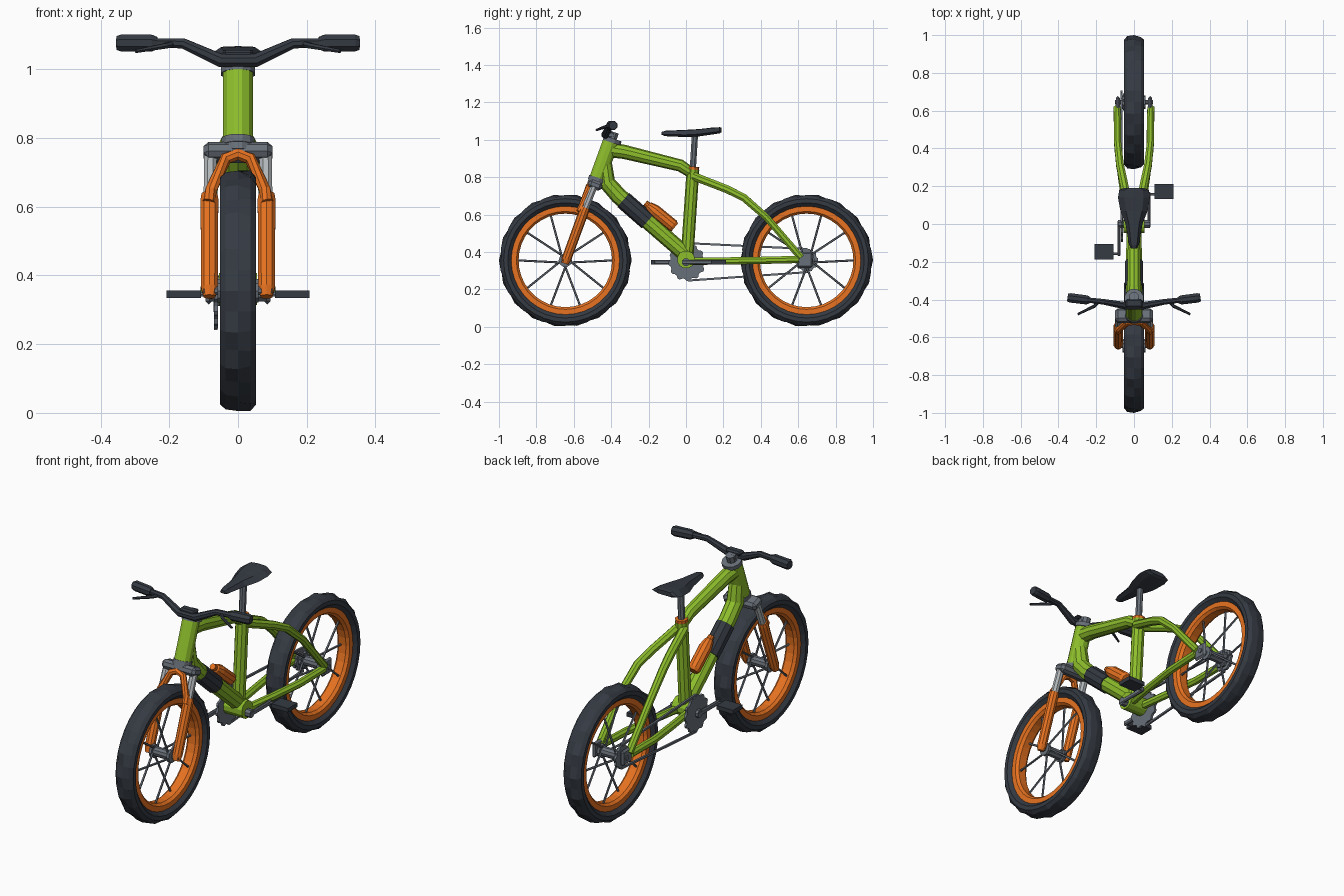
import bpy, bmesh, math
from mathutils import Vector

def mat(name, c):
    m = bpy.data.materials.new(name)
    m.diffuse_color = (*c, 1)
    return m

GREEN = mat("green", (0.27, 0.52, 0.025))
ORANGE = mat("orange", (0.80, 0.17, 0.015))
DARK = mat("dark", (0.035, 0.042, 0.055))
STEEL = mat("steel", (0.14, 0.16, 0.19))
LIGHT = mat("light", (0.45, 0.48, 0.50))

def loft(name, rings, m, closed=False):
    """Skin a list of vertex rings; cap the ends unless closed."""
    bm = bmesh.new()
    rows = [[bm.verts.new(p) for p in r] for r in rings]
    n, k = len(rows), len(rows[0])
    for i in range(n if closed else n - 1):
        a, b = rows[i], rows[(i + 1) % n]
        for j in range(k):
            bm.faces.new((a[j], a[(j + 1) % k], b[(j + 1) % k], b[j]))
    if not closed:
        bm.faces.new(rows[0])
        bm.faces.new(rows[-1])
    bmesh.ops.recalc_face_normals(bm, faces=bm.faces)
    me = bpy.data.meshes.new(name)
    bm.to_mesh(me)
    bm.free()
    me.materials.append(m)
    ob = bpy.data.objects.new(name, me)
    bpy.context.collection.objects.link(ob)
    return ob

def tube(name, pts, r, m, sides=10):
    """Sweep a polygon along points; r is a radius or one radius per point."""
    pts = [Vector(p) for p in pts]
    rs = r if isinstance(r, (list, tuple)) else [r] * len(pts)
    along = (pts[-1] - pts[0]).normalized()
    ref = Vector((0, 0, 1)) if abs(along.x) > 0.7 else Vector((1, 0, 0))
    rings = []
    for i, p in enumerate(pts):
        t = Vector()
        if i > 0:
            t += (p - pts[i - 1]).normalized()
        if i < len(pts) - 1:
            t += (pts[i + 1] - p).normalized()
        t.normalize()
        u = (ref - t * ref.dot(t)).normalized()
        v = t.cross(u)
        rings.append([p + rs[i] * (u * math.cos(a) + v * math.sin(a))
                      for a in ((j + 0.5) * math.tau / sides for j in range(sides))])
    return loft(name, rings, m)

def lathe(name, y, z, prof, n, m):
    """Turn (x, radius) profile about a wheel axle; radius may be a pair that alternates."""
    rings = []
    for i in range(n):
        a = i * math.tau / n
        ring = []
        for x, r in prof:
            r = r[i % 2] if isinstance(r, tuple) else r
            ring.append((x, y + r * math.cos(a), z + r * math.sin(a)))
        rings.append(ring)
    return loft(name, rings, m, closed=True)

def box(name, c, s, m, rx=0, rz=0, bevel=0):
    bpy.ops.mesh.primitive_cube_add(size=1, location=c, rotation=(rx, 0, rz))
    ob = bpy.context.object
    ob.name = name
    ob.scale = s
    bpy.ops.object.transform_apply(location=False, rotation=False, scale=True)
    ob.data.materials.append(m)
    if bevel:
        b = ob.modifiers.new("bevel", 'BEVEL')
        b.width, b.segments = bevel, 1
    return ob

def gear(name, x, y, z, r, teeth, w, m):
    rings = []
    for dx in (-w / 2, w / 2):
        rings.append([(x + dx, y + q * math.cos(a), z + q * math.sin(a))
                      for q, a in ((r if j % 4 < 2 else r * 0.9, j * math.tau / (teeth * 4))
                                   for j in range(teeth * 4))])
    return loft(name, rings, m)

# wheels
AX = 0.355
for tag, y in (("front", -0.645), ("rear", 0.645)):
    lathe(tag + "_tyre", y, AX,
          [(-0.032, 0.285), (-0.053, 0.308), (-0.053, 0.33), (-0.036, (0.350, 0.341)),
           (0, (0.355, 0.346)), (0.036, (0.341, 0.350)), (0.053, 0.33), (0.053, 0.308),
           (0.032, 0.285)], 36, DARK)
    lathe(tag + "_rim", y, AX,
          [(-0.036, 0.292), (-0.036, 0.262), (-0.022, 0.25), (0.022, 0.25),
           (0.036, 0.262), (0.036, 0.292)], 36, ORANGE)
    tube(tag + "_hub", [(x, y, AX) for x in (-0.06, -0.045, -0.044, 0.044, 0.045, 0.06)],
         [0.036, 0.036, 0.026, 0.026, 0.036, 0.036], STEEL, 10)
    tube(tag + "_axle", [(-0.1, y, AX), (0.1, y, AX)], 0.013, STEEL, 8)
    for k in range(10):
        a = k * math.tau / 10
        b = a + (0.5 if k % 2 else -0.5)
        sx = 0.045 if k % 2 else -0.045
        tube(f"{tag}_spoke_{k}",
             [(sx, y + 0.024 * math.cos(b), AX + 0.024 * math.sin(b)),
              (sx * 0.2, y + 0.255 * math.cos(a), AX + 0.255 * math.sin(a))], 0.006, STEEL, 5)

# main frame
tube("head_tube", [(0, -0.398, 1.0), (0, -0.476, 0.785)], 0.045, GREEN, 12)
tube("top_tube", [(0, -0.40, 0.945), (0, -0.33, 0.935), (0, -0.03, 0.862), (0, 0.05, 0.81)],
     [0.04, 0.038, 0.033, 0.028], GREEN)
tube("down_tube", [(0, -0.435, 0.87), (0, -0.422, 0.77), (0, -0.36, 0.70), (0, 0.0, 0.385)],
     [0.04, 0.045, 0.045, 0.042], GREEN)
tube("down_tube_guard", [(0, -0.335, 0.678), (0, -0.205, 0.564)], 0.049, DARK)
tube("seat_tube", [(0, 0.037, 0.84), (0, 0.005, 0.36)], 0.034, GREEN)
tube("bottom_bracket", [(-0.055, 0, 0.36), (0.055, 0, 0.36)], 0.048, GREEN, 12)
for s, side in ((-1, "left"), (1, "right")):
    tube(side + "_seat_stay", [(s * 0.018, 0.04, 0.805), (s * 0.055, 0.22, 0.735),
                               (s * 0.074, 0.31, 0.69), (s * 0.087, 0.43, 0.585),
                               (s * 0.089, 0.615, 0.37)], [0.024, 0.023, 0.022, 0.02, 0.02], GREEN, 8)
    tube(side + "_chain_stay", [(s * 0.03, 0.0, 0.35), (s * 0.062, 0.22, 0.352),
                                (s * 0.085, 0.4, 0.355), (s * 0.089, 0.605, 0.36)], 0.021, GREEN, 8)
    box(side + "_dropout", (s * 0.085, 0.635, 0.358), (0.02, 0.085, 0.085), STEEL, bevel=0.012)

# saddle and post
tube("seat_clamp", [(0, 0.036, 0.832), (0, 0.038, 0.856)], 0.033, ORANGE)
tube("seat_post", [(0, 0.035, 0.82), (0, 0.048, 1.03)], 0.018, STEEL, 8)
sections = [(-0.13, 0.016, 1.026, 1.040), (-0.11, 0.026, 1.019, 1.046), (0.0, 0.045, 1.014, 1.051),
            (0.07, 0.072, 1.018, 1.055), (0.14, 0.085, 1.028, 1.063), (0.18, 0.078, 1.034, 1.065),
            (0.19, 0.055, 1.040, 1.062)]
loft("saddle", [[(-w, y, (b * 2 + t) / 3), (-w * 0.6, y, t), (0, y, t + 0.002), (w * 0.6, y, t),
                 (w, y, (b * 2 + t) / 3), (w * 0.5, y, b), (-w * 0.5, y, b)]
                for y, w, b, t in sections], DARK)

# headset, stem and handlebar
tube("upper_headset", [(0, -0.398, 0.985), (0, -0.391, 1.006)], 0.051, STEEL, 12)
tube("lower_headset", [(0, -0.472, 0.797), (0, -0.479, 0.776)], 0.049, STEEL, 12)
tube("stem_post", [(0, -0.396, 1.0), (0, -0.383, 1.04)], 0.026, STEEL, 8)
box("stem_block", (0, -0.41, 1.028), (0.05, 0.06, 0.035), STEEL, rx=-0.2, bevel=0.008)
bar = [(0.05, -0.432, 1.025), (0.16, -0.412, 1.075), (0.25, -0.402, 1.076)]
tube("handlebar", [(-x, y, z) for x, y, z in reversed(bar)] + bar,
     [0.015, 0.016, 0.021, 0.021, 0.016, 0.015], DARK, 8)
box("stem_faceplate", (0, -0.42, 1.045), (0.09, 0.045, 0.022), DARK, bevel=0.008)
for s, side in ((-1, "left"), (1, "right")):
    tube(side + "_grip", [(s * x, y, 1.076) for x, y in
                          ((0.235, -0.403), (0.25, -0.402), (0.338, -0.391), (0.352, -0.389))],
         [0.019, 0.026, 0.027, 0.022], DARK, 8)
    tube(side + "_brake_lever", [(s * 0.19, -0.412, 1.073), (s * 0.21, -0.435, 1.068),
                                 (s * 0.298, -0.478, 1.052)], [0.01, 0.009, 0.006], DARK, 6)

# suspension fork
crown = [(-0.098, 0.045, 0.017), (-0.07, 0.045, 0.03), (-0.035, 0.04, 0.03), (0.035, 0.04, 0.03),
         (0.07, 0.045, 0.03), (0.098, 0.045, 0.017)]
box("fork_crown", (0, -0.485, 0.758), (0.2, 0.075, 0.048), STEEL, rx=-0.36, bevel=0.014)
tube("steerer_base", [(0, -0.486, 0.755), (0, -0.475, 0.787)], 0.046, STEEL, 12)
for s, side in ((-1, "left"), (1, "right")):
    tube(side + "_stanchion", [(s * 0.08, -0.488, 0.76), (s * 0.082, -0.56, 0.58)], 0.02, LIGHT, 8)
    tube(side + "_fork_lower", [(s * 0.083, -0.538, 0.637), (s * 0.083, -0.545, 0.62),
                                (s * 0.083, -0.638, 0.365), (s * 0.083, -0.648, 0.338)],
         [0.024, 0.027, 0.026, 0.018], ORANGE)
tube("fork_arch", [(-0.085, -0.57, 0.615), (-0.078, -0.555, 0.65), (-0.035, -0.522, 0.74),
                   (0, -0.518, 0.752), (0.035, -0.522, 0.74), (0.078, -0.555, 0.65),
                   (0.085, -0.57, 0.615)], 0.018, ORANGE, 8)

# drink bottle
a, d = Vector((0, -0.218, 0.662)), Vector((0, 0.158, -0.13))
tube("bottle", [a + d * t for t in (0, 0.1, 0.13, 0.32, 0.93, 1.0)],
     [0.016, 0.018, 0.024, 0.034, 0.034, 0.026], ORANGE, 10)
box("bottle_bracket", (0, -0.155, 0.57), (0.02, 0.07, 0.045), DARK, rx=-0.69)

# drivetrain
gear("chainring", -0.064, 0.005, 0.345, 0.1, 12, 0.012, STEEL)
gear("large_sprocket", -0.066, 0.645, AX, 0.062, 10, 0.012, STEEL)
gear("small_sprocket", -0.052, 0.645, AX, 0.045, 10, 0.012, STEEL)
tube("crank_axle", [(-0.085, 0, 0.345), (0.085, 0, 0.345)], 0.022, STEEL, 8)
tube("upper_chain", [(-0.065, 0.01, 0.447), (-0.065, 0.65, 0.416)], 0.0075, STEEL, 4)
tube("lower_chain", [(-0.065, 0.01, 0.247), (-0.065, 0.65, 0.292)], 0.0075, STEEL, 4)
for s, side in ((-1, "left"), (1, "right")):
    box(side + "_crank_arm", (s * 0.079, s * 0.075, 0.345), (0.016, 0.19, 0.026), STEEL, bevel=0.005)
    tube(side + "_pedal_pin", [(s * 0.075, s * 0.158, 0.345), (s * 0.12, s * 0.158, 0.345)], 0.007, STEEL, 6)
    box(side + "_pedal", (s * 0.158, s * 0.16 + 0.013, 0.345), (0.1, 0.08, 0.022), DARK)
